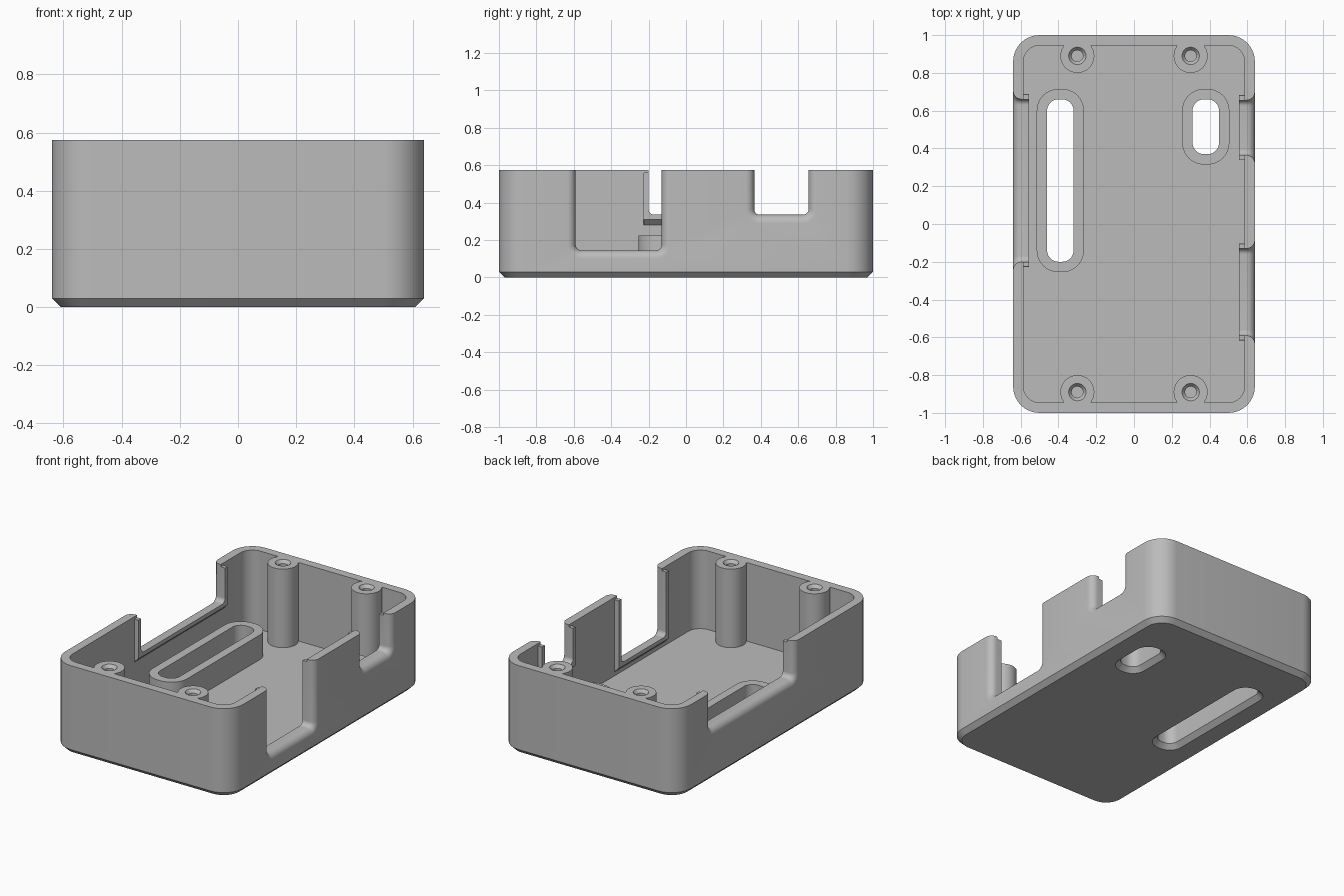
import bpy
import bmesh
import math

if "Cube" in bpy.data.objects:
    bpy.data.objects.remove(bpy.data.objects["Cube"])

HALF_X, HALF_Y, TOP = 0.64, 1.0, 0.575
WALL, FLOOR = 0.055, 0.065
INNER_X = HALF_X - WALL

grey = bpy.data.materials.new("plain grey")
grey.use_nodes = True
grey.diffuse_color = (0.5, 0.5, 0.5, 1)
grey.node_tree.nodes["Principled BSDF"].inputs["Base Color"].default_value = (0.5, 0.5, 0.5, 1)


def ring(axis, t, box, radius, seg=10):
    """Rounded rectangle at distance t along the axis; box = (a0, a1, b0, b1)."""
    a0, a1, b0, b1 = box
    corners = [(a1, b1, -1, -1), (a0, b1, 1, -1), (a0, b0, 1, 1), (a1, b0, -1, 1)]
    points = []
    for quarter, (a, b, sa, sb) in enumerate(corners):
        for i in range(seg + 1):
            ang = (quarter + i / seg) * math.pi / 2
            pa = a + sa * radius + radius * math.cos(ang)
            pb = b + sb * radius + radius * math.sin(ang)
            points.append((pa, pb, t) if axis == "z" else (t, pa, pb))
    return points


def grow(box, d):
    return box[0] - d, box[1] + d, box[2] - d, box[3] + d


def around(x, y, half_x, half_y):
    return x - half_x, x + half_x, y - half_y, y + half_y


def loft(name, rings):
    """Closed solid skinned through matching rings."""
    bm = bmesh.new()
    loops = [[bm.verts.new(p) for p in points] for points in rings]
    n = len(loops[0])
    for low, high in zip(loops, loops[1:]):
        for i in range(n):
            j = (i + 1) % n
            bm.faces.new((low[i], low[j], high[j], high[i]))
    bm.faces.new(loops[0])
    bm.faces.new(loops[-1])
    bmesh.ops.remove_doubles(bm, verts=bm.verts, dist=1e-5)
    bmesh.ops.recalc_face_normals(bm, faces=bm.faces)
    mesh = bpy.data.meshes.new(name)
    bm.to_mesh(mesh)
    bm.free()
    mesh.materials.append(grey)
    obj = bpy.data.objects.new(name, mesh)
    bpy.context.collection.objects.link(obj)
    return obj


def combine(body, tool, operation):
    """Apply a boolean and discard the tool."""
    bpy.context.view_layer.objects.active = body
    mod = body.modifiers.new(tool.name, "BOOLEAN")
    mod.operation, mod.solver, mod.object = operation, "EXACT", tool
    bpy.ops.object.modifier_apply(modifier=mod.name)
    bpy.data.objects.remove(tool)


# Shell with a chamfered base
outer = around(0, 0, HALF_X, HALF_Y)
case = loft("case_body", [ring("z", 0, grow(outer, -0.03), 0.11),
                          ring("z", 0.03, outer, 0.14),
                          ring("z", TOP, outer, 0.14)])
inner = grow(outer, -WALL)
combine(case, loft("cavity", [ring("z", z, inner, 0.085) for z in (FLOOR, 0.8)]), "DIFFERENCE")

# Screw posts and raised slot rims
posts = [(x, y) for x in (-0.3, 0.3) for y in (-0.89, 0.89)]
for x, y in posts:
    box = around(x, y, 0.09, 0.09)
    combine(case, loft("screw_post", [ring("z", z, box, 0.09) for z in (0.04, TOP)]), "UNION")

slots = [(-0.46, -0.32, -0.2, 0.66), (0.31, 0.45, 0.37, 0.66)]
for box in slots:
    rim = grow(box, 0.055)
    combine(case, loft("slot_rim", [ring("z", z, rim, 0.115) for z in (0.04, 0.225)]), "UNION")

# Side openings: side, y start, y end, sill height
openings = [(1, -0.59, -0.13, 0.145), (1, 0.365, 0.655, 0.335), (-1, -0.2, 0.66, 0.335)]

# Lips inside the openings, sloped underneath
for side, y0, y1, sill in openings:
    rings = [ring("x", side * x, (y0 - 0.027, y1 + 0.027, sill - drop, 0.56), 0.002, 1)
             for x, drop in ((INNER_X - 0.03, 0.025), (INNER_X, 0.055), (INNER_X + 0.03, 0.055))]
    combine(case, loft("opening_lip", rings), "UNION")

# Opening cutters flare outwards to round the outer edge
ROUND = 0.045
for side, y0, y1, sill in openings:
    box = (y0, y1, sill, 0.9)
    rings = [ring("x", side * 0.53, box, 0.03)]
    for i in range(9):
        ang = i / 8 * math.pi / 2
        flare = ROUND * (1 - math.cos(ang))
        x = HALF_X - ROUND + ROUND * math.sin(ang)
        rings.append(ring("x", side * x, grow(box, flare), 0.03 + flare))
    rings.append(ring("x", side * 0.7, grow(box, ROUND), 0.03 + ROUND))
    combine(case, loft("opening_cutter", rings), "DIFFERENCE")

# Floor slots, chamfered underneath
for box in slots:
    rings = [ring("z", z, grow(box, d), 0.06 + d)
             for z, d in ((-0.02, 0.03), (0, 0.03), (0.03, 0), (0.4, 0))]
    combine(case, loft("slot_cutter", rings), "DIFFERENCE")

# Countersunk screw holes
for x, y in posts:
    rings = [ring("z", z, around(x, y, r, r), r)
             for z, r in ((0.2, 0.03), (TOP - 0.02, 0.03), (TOP, 0.046), (0.6, 0.046))]
    combine(case, loft("screw_hole", rings), "DIFFERENCE")

bpy.ops.object.select_all(action="DESELECT")
case.select_set(True)
bpy.context.view_layer.objects.active = case
bpy.ops.object.shade_smooth_by_angle(angle=math.radians(30))
